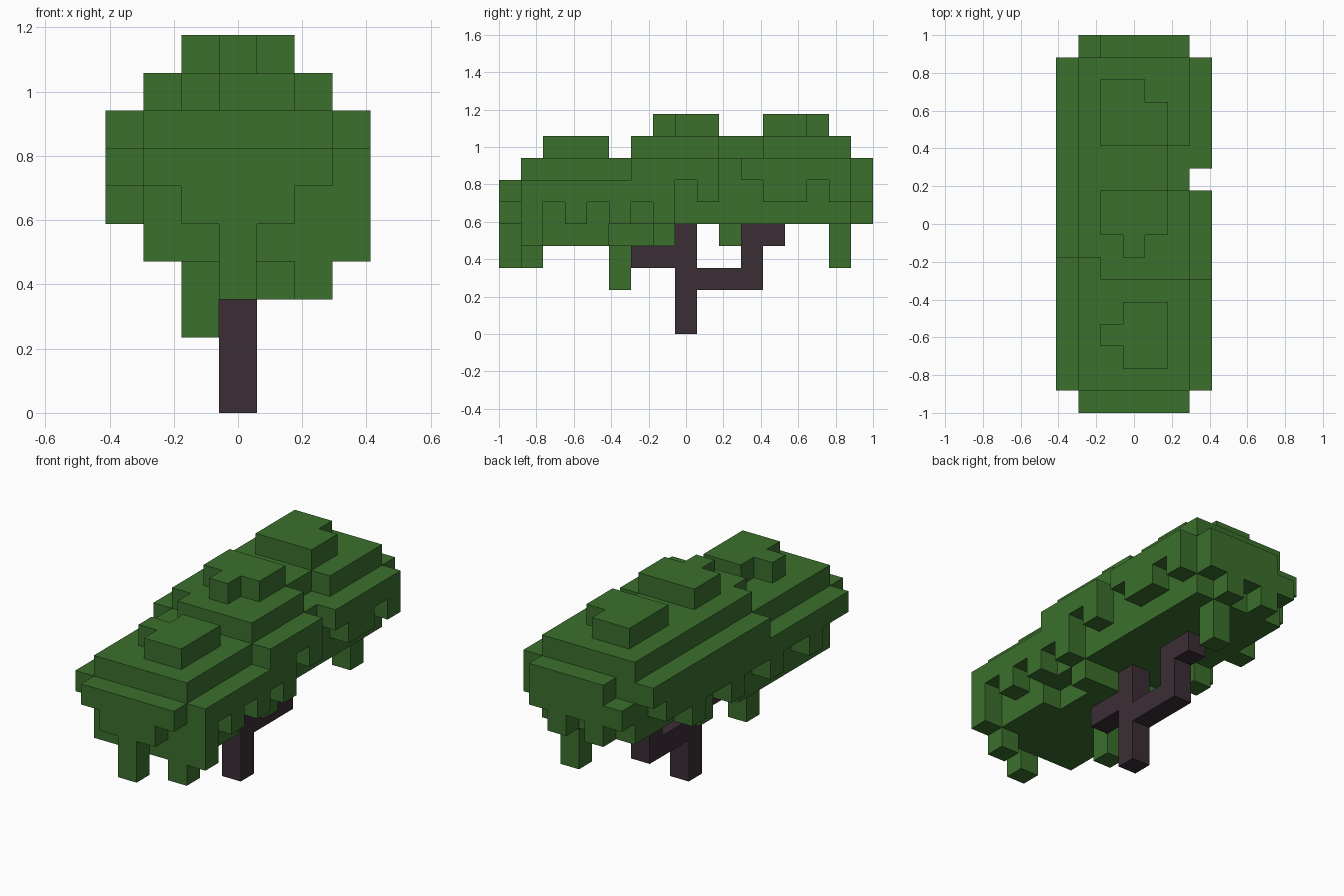
import bpy, bmesh
from mathutils import Vector

old = bpy.data.objects.get("Cube")
if old:
    bpy.data.objects.remove(old, do_unlink=True)

U = 2 / 17  # block size


def material(name, rgb):
    m = bpy.data.materials.new(name)
    m.use_nodes = True
    m.diffuse_color = (*rgb, 1)
    bsdf = m.node_tree.nodes["Principled BSDF"]
    bsdf.inputs["Base Color"].default_value = (*rgb, 1)
    bsdf.inputs["Roughness"].default_value = 0.9
    return m


def block(x, y, z):
    """Cells of a box; each argument is an index or an inclusive range."""
    span = lambda r: range(r[0], r[1] + 1) if isinstance(r, tuple) else (r,)
    return {(i, j, k) for i in span(x) for j in span(y) for k in span(z)}


def build(name, cells, mat):
    """Outer skin of a set of grid cells, with coplanar faces merged."""
    bm = bmesh.new()
    for c in sorted(cells):
        for axis in range(3):
            for side in (0, 1):
                n = list(c)
                n[axis] += 2 * side - 1
                if tuple(n) in cells:
                    continue
                a, b = (axis + 1) % 3, (axis + 2) % 3
                ring = [(0, 0), (1, 0), (1, 1), (0, 1)]
                verts = []
                for da, db in (ring if side else ring[::-1]):
                    p = Vector(c)
                    p[axis] += side
                    p[a] += da
                    p[b] += db
                    verts.append(bm.verts.new(((p.x - 3.5) * U, (p.y - 8.5) * U, p.z * U)))
                bm.faces.new(verts)
    bmesh.ops.remove_doubles(bm, verts=bm.verts, dist=0.001)
    bmesh.ops.dissolve_limit(bm, angle_limit=0.02, verts=bm.verts, edges=bm.edges)
    me = bpy.data.meshes.new(name)
    bm.to_mesh(me)
    bm.free()
    me.materials.append(mat)
    ob = bpy.data.objects.new(name, me)
    bpy.context.collection.objects.link(ob)
    return ob


def fringe(bottoms, place, top):
    """Ragged edge: one column per digit, the digit being its lowest level."""
    cells = set()
    for i, ch in enumerate(bottoms):
        if ch != "-":
            cells |= place(i, (int(ch), top(i)))
    return cells


green = material("leaf green", (0.044, 0.162, 0.026))
brown = material("dark bark", (0.044, 0.027, 0.036))

# Trunk and its two branches
wood = block(3, 8, (0, 4))
wood |= block(3, (6, 7), 3)
wood |= block(3, (9, 11), 2) | block(3, 11, (2, 4)) | block(3, 12, 4)
build("trunk", wood, brown)

# Main canopy body, front half sitting one block lower
leaves = block((1, 5), (1, 15), (5, 7))
leaves |= block((1, 5), (1, 4), 4) | block((1, 4), (5, 6), 4) | block((1, 5), 7, 4)

# Ragged sides and ends
leaves |= fringe("465656576-766767"[:15],
                 lambda i, z: block(6, i + 1, z), lambda i: 6 if i < 5 else 7)
leaves |= fringe("665665665665667",
                 lambda i, z: block(0, i + 1, z), lambda i: 6 if i < 6 else 7)
leaves |= fringe("65356", lambda i, z: block(i + 1, 0, z), lambda i: 6)
leaves |= fringe("65656", lambda i, z: block(i + 1, 16, z), lambda i: 6 if i == 0 else 7)

# Upper tier over the rear half, with its notches
leaves |= block((1, 5), (6, 15), 8)
leaves -= block(1, 6, 8) | block(5, (10, 11), 8)

# Three crown tufts
leaves |= block((3, 4), (2, 4), 8) | block(2, 3, 8)
leaves |= block((2, 4), (8, 9), 9) | block(3, 7, 9)
leaves |= block((2, 4), (12, 13), 9) | block((2, 3), 14, 9)

# Hanging clumps
leaves |= block(5, 1, 3) | block(2, 5, (2, 3))
leaves |= block(1, 10, 4) | block(4, 15, (3, 4))
build("canopy", leaves, green)
